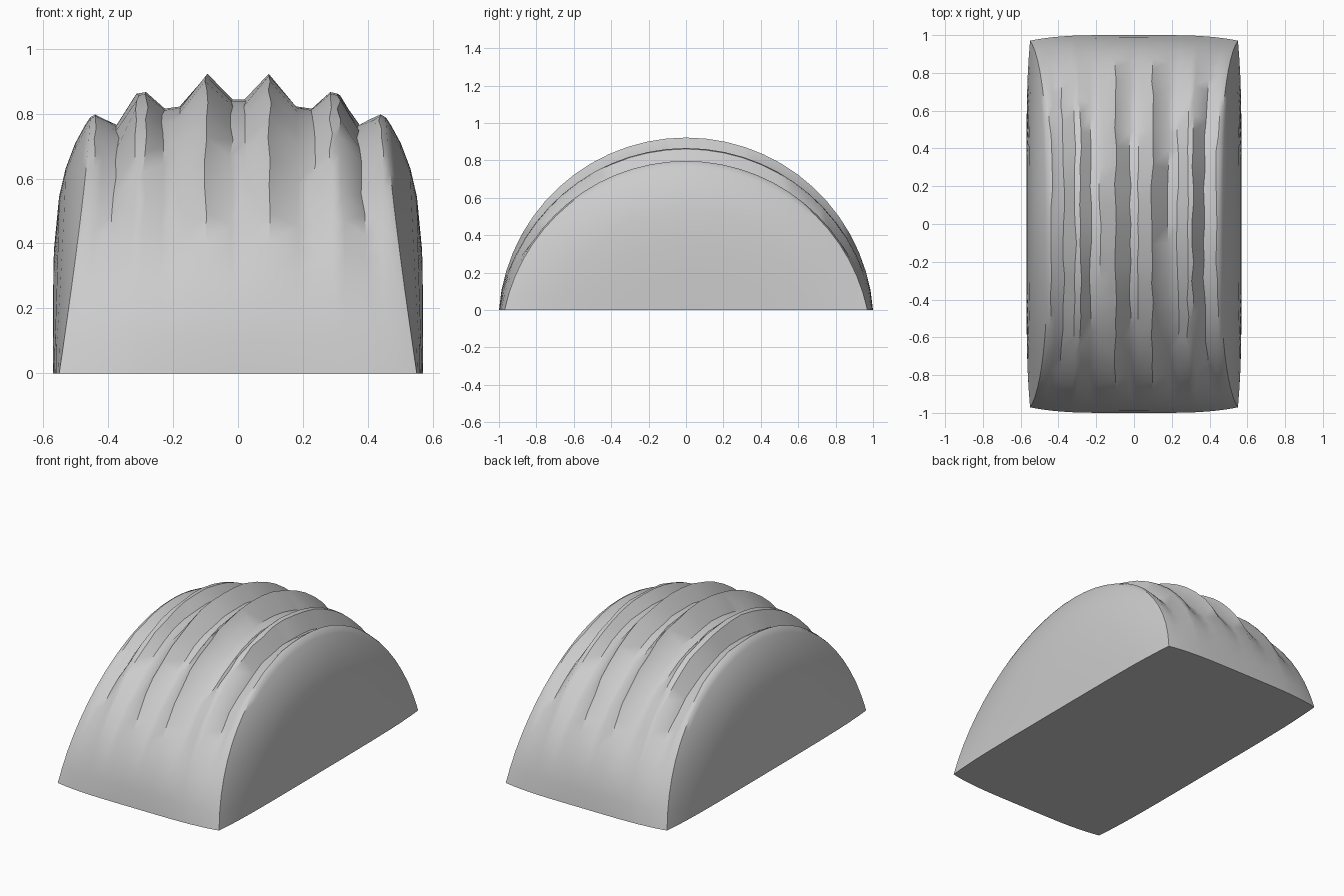
import bpy
import bmesh
import random
from math import asin, sin, cos, pi, radians

random.seed(4)
if "Cube" in bpy.data.objects:
    bpy.data.objects.remove(bpy.data.objects["Cube"])

STEPS = 28        # rows along the arch
HALF_WIDTH = 0.57
RIM = 0.455       # where the ridged top meets the rounded ends

# Half of the ridge profile: distance from the middle, height at the crown
HALF = [(0.02, 0.843), (0.097, 0.922), (0.18, 0.822), (0.23, 0.815),
        (0.282, 0.866), (0.31, 0.861), (0.37, 0.765), (0.41, 0.782),
        (0.435, 0.797), (RIM, 0.788)]
PROFILE = [(-x, z) for x, z in reversed(HALF)] + HALF
CAP_SCALES = [0.97, 0.9, 0.8, 0.69, 0.48, 0.25]


def smoothstep(t):
    t = max(0.0, min(1.0, t))
    return t * t * (3 - 2 * t)


def arch_point(x, crown, t):
    """Point on a circular arch; the grooves fade out towards the ground."""
    rise = sin(pi * t)
    envelope = 0.93 - 0.69 * x * x
    height = envelope + (crown - envelope) * smoothstep((rise - 0.12) / 0.5)
    reach = 1 - 0.03 * (abs(x) / RIM) ** 5
    radius = (reach ** 2 + height ** 2) / (2 * height)
    drop = radius - height
    start = asin(drop / radius)
    angle = start + (pi - 2 * start) * t
    spread = rim_at(t) / RIM
    fan = 1 + (spread - 1) * (abs(x) / RIM) ** 1.5
    return x * fan, -radius * cos(angle), max(0.0, radius * sin(angle) - drop)


def rim_at(t):
    return RIM + (0.55 - RIM) * (1 - sin(pi * t)) ** 1.3


bm = bmesh.new()


def add_column(points):
    return [bm.verts.new(p) for p in points]


def bridge(a, b):
    for j in range(STEPS):
        bm.faces.new((a[j], a[j + 1], b[j + 1], b[j]))


# Ridged top, with a slight wobble along each fold
columns = []
for i, (x, crown) in enumerate(PROFILE):
    edge = i in (0, len(PROFILE) - 1)
    points = []
    for j in range(STEPS + 1):
        px, py, pz = arch_point(x, crown, j / STEPS)
        if not edge and j % STEPS:
            px += random.uniform(-0.006, 0.006)
        points.append((px, py, pz))
    columns.append(add_column(points))
for a, b in zip(columns, columns[1:]):
    bridge(a, b)

# Rounded ends, closing in shrinking rings to the middle of each side
for side, rim in ((-1, columns[0]), (1, columns[-1])):
    previous = rim
    for s in CAP_SCALES:
        bulge = 1 - s ** 4.8
        points = []
        for v in rim:
            x = abs(v.co.x)
            points.append((side * (x + (HALF_WIDTH - x) * bulge), v.co.y * s, v.co.z * s))
        ring = add_column(points)
        bridge(previous, ring)
        previous = ring
    centre = bm.verts.new((side * HALF_WIDTH, 0, 0))
    for j in range(STEPS):
        bm.faces.new((previous[j], previous[j + 1], centre))

# Flat underside
bmesh.ops.holes_fill(bm, edges=[e for e in bm.edges if e.is_boundary], sides=0)
bmesh.ops.recalc_face_normals(bm, faces=bm.faces)

mesh = bpy.data.meshes.new("ridged_mound")
bm.to_mesh(mesh)
bm.free()
mound = bpy.data.objects.new("ridged_mound", mesh)
bpy.context.collection.objects.link(mound)

# Plain grey material
grey = bpy.data.materials.new("light_grey")
grey.use_nodes = True
color = (0.6, 0.6, 0.6, 1)
grey.diffuse_color = color
grey.node_tree.nodes["Principled BSDF"].inputs["Base Color"].default_value = color
mesh.materials.append(grey)

bpy.ops.object.select_all(action="DESELECT")
mound.select_set(True)
bpy.context.view_layer.objects.active = mound
bpy.ops.object.shade_smooth_by_angle(angle=radians(40))
